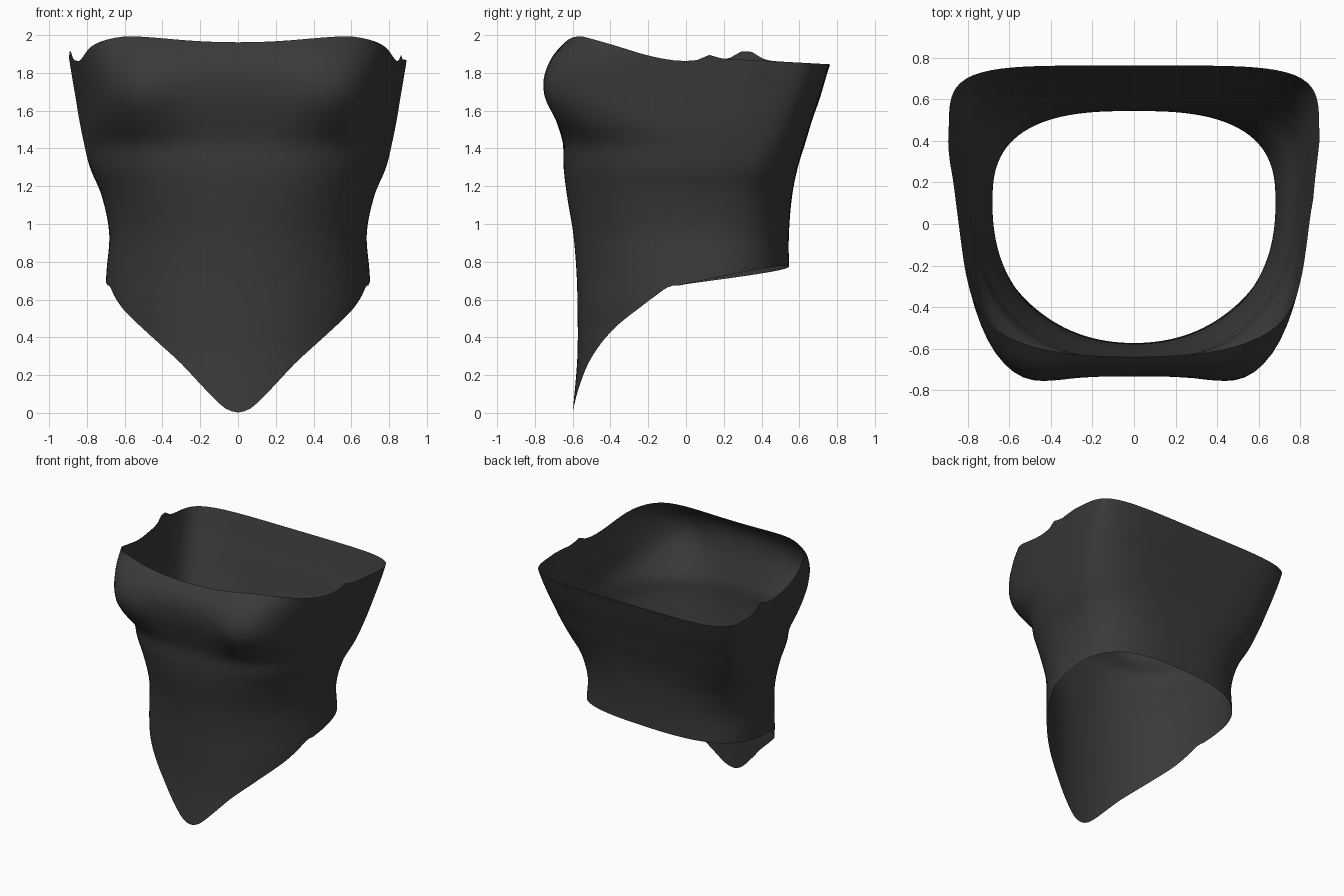
import bpy, math
from mathutils import Vector

if "Cube" in bpy.data.objects:
    bpy.data.objects.remove(bpy.data.objects["Cube"])

# Horizontal sections: z, half width, y of widest point, front y, back y,
# front squareness, back squareness, narrowing towards the front
SECTIONS = [
    (0.00, .690, .10, -.600, .545, 2.1, 2.7, 0),
    (0.30, .690, .10, -.575, .545, 2.1, 2.7, 0),
    (0.60, .703, .10, -.575, .545, 2.1, 2.7, 0),
    (0.75, .696, .10, -.580, .545, 2.1, 2.7, 0),
    (0.95, .682, .10, -.597, .545, 2.2, 2.8, 0),
    (1.15, .722, .14, -.630, .562, 2.4, 3.0, .02),
    (1.30, .784, .20, -.648, .592, 2.6, 3.4, .04),
    (1.43, .816, .26, -.652, .632, 2.9, 3.8, .06),
    (1.55, .840, .30, -.688, .668, 4.0, 4.2, .09),
    (1.67, .860, .34, -.722, .710, 5.0, 4.6, .115),
    (1.80, .882, .38, -.732, .748, 5.2, 5.0, .12),
    (1.90, .897, .40, -.697, .780, 5.0, 5.0, .12),
    (2.00, .905, .40, -.600, .800, 4.8, 5.0, .12),
]
# Hem height by distance from the centre, rim height by depth
HEM = [(0, .002), (.05, .014), (.1, .05), (.2, .153), (.3, .26), (.4, .352),
       (.5, .443), (.6, .54), (.65, .61), (.68, .675)]
RIM = [(-.66, 2.007), (-.6, 2.005), (-.4, 1.952), (-.2, 1.892), (-.05, 1.865),
       (.1, 1.865), (.3, 1.87), (.5, 1.86), (.77, 1.845)]
COLS, ROWS, SEAM = 128, 44, 28


def curve(table, t):
    """Smooth interpolation through table rows, keyed by the first value."""
    t = min(max(t, table[0][0]), table[-1][0])
    i = 0
    while i < len(table) - 2 and t > table[i + 1][0]:
        i += 1
    a, b = table[i], table[i + 1]
    p, n = table[max(i - 1, 0)], table[min(i + 2, len(table) - 1)]
    h = b[0] - a[0]
    s = (t - a[0]) / h
    out = []
    for k in range(1, len(a)):
        ma = (b[k] - p[k]) / (b[0] - p[0]) * h
        mb = (n[k] - a[k]) / (n[0] - a[0]) * h
        out.append((2*s**3 - 3*s*s + 1) * a[k] + (s**3 - 2*s*s + s) * ma
                   + (3*s*s - 2*s**3) * b[k] + (s**3 - s*s) * mb)
    return out


def bell(v, centre, width):
    return math.exp(-((v - centre) / width) ** 2)


def surface(angle, z):
    """Point on the garment; angle 0 is the front centre, 90 degrees is +x."""
    w, yc, yf, yb, nf, nb, taper = curve(SECTIONS, z)
    s, c = math.sin(angle), math.cos(angle)
    n = nf if c > 0 else nb
    r = (abs(s) ** n + abs(c) ** n) ** (-1 / n)
    depth = (yc - yf) if c > 0 else (yb - yc)
    y = yc - depth * r * c
    x = (w - taper * max(0, yc - y)) * r * s
    if c > 0:  # bust fullness
        y -= .05 * bell(abs(x), .53, .21) * bell(z, 1.69, .17) * min(1, c * 2)
    return Vector((x, y, z))


def hem(angle):
    z = .5
    for _ in range(12):
        p = surface(angle, z)
        if p.y > -.03:
            z = .678 + (.17 + .05 * p.x) * (p.y + .03)
        else:
            z = curve(HEM, abs(p.x))[0]
    return z


def rim(angle):
    z = 1.9
    for _ in range(8):
        p = surface(angle, z)
        z = curve(RIM, p.y)[0]
        if p.y < 0:  # dip between the cups
            z -= .045 * max(0, 1 - (p.x / .58) ** 2)
        elif p.x > 0:  # small peaks where the side seams end
            z += .03 * bell(p.y, .13, .05)
        else:
            z += .05 * bell(p.y, .32, .07)
    return z


def panel(name, first, last, material):
    verts, faces = [], []
    for j in range(first, last + 1):
        a = 2 * math.pi * j / COLS
        low, high = hem(a), rim(a)
        for i in range(ROWS + 1):
            verts.append(surface(a, low + (high - low) * i / ROWS))
    step = ROWS + 1
    for j in range(last - first):
        for i in range(ROWS):
            k = j * step + i
            faces.append((k, k + step, k + step + 1, k + 1))
    mesh = bpy.data.meshes.new(name)
    mesh.from_pydata(verts, [], faces)
    mesh.materials.append(material)
    mesh.shade_smooth()
    obj = bpy.data.objects.new(name, mesh)
    bpy.context.collection.objects.link(obj)


cloth = bpy.data.materials.new("charcoal_cloth")
cloth.diffuse_color = (.042, .042, .042, 1)
cloth.use_nodes = True
cloth.node_tree.nodes["Principled BSDF"].inputs["Base Color"].default_value = cloth.diffuse_color

# Front panel with pointed hem, and back panel wrapping from seam to seam
panel("front_panel", -SEAM, SEAM, cloth)
panel("back_panel", SEAM, COLS - SEAM, cloth)
